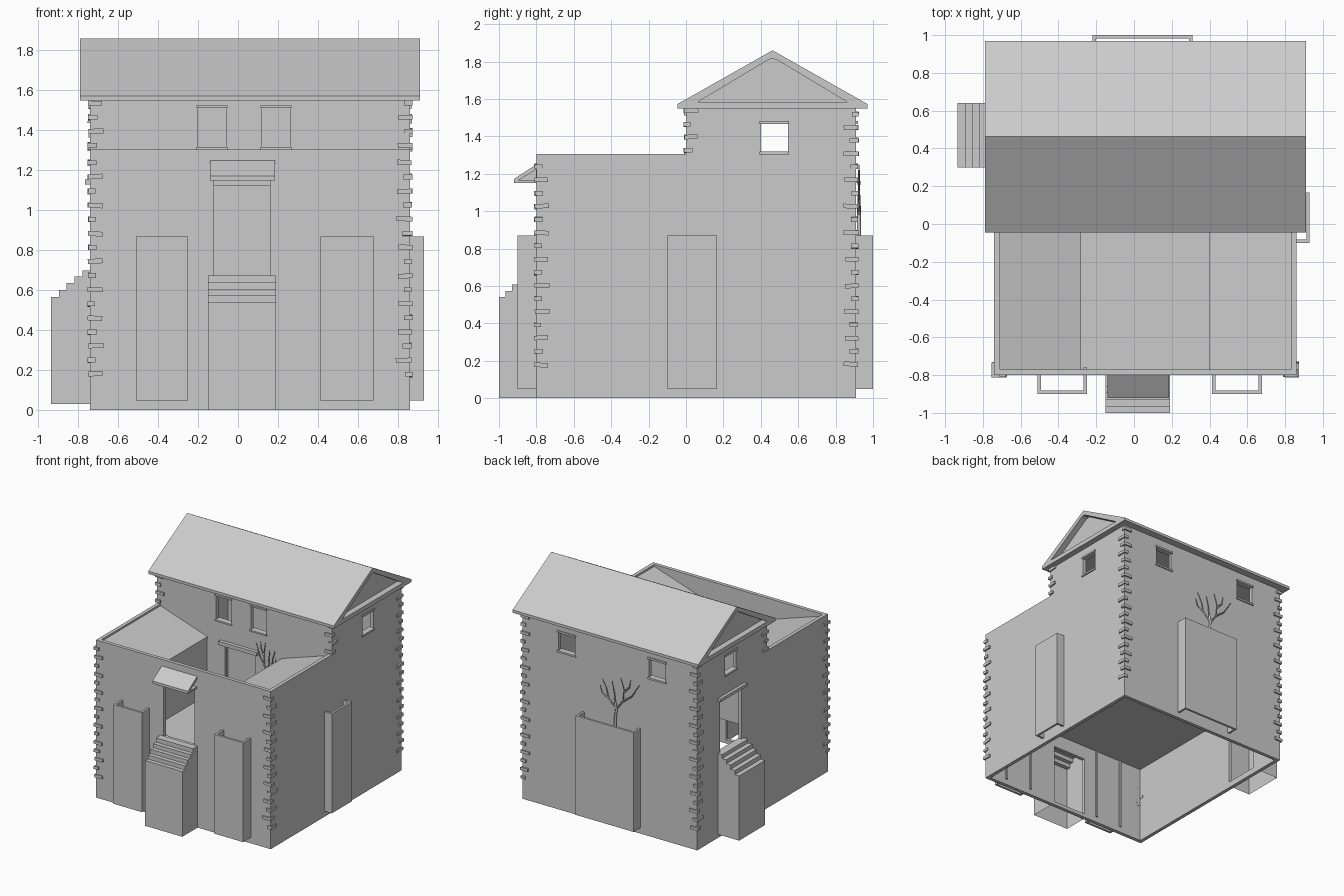
import bpy, bmesh, math, random
from mathutils import Vector, Matrix

if "Cube" in bpy.data.objects:
    bpy.data.objects.remove(bpy.data.objects["Cube"])
random.seed(4)
T = 0.03                       # wall thickness
L, R, F, B = -0.74, 0.86, -0.80, 0.91
FLOOR = 0.665


def prism(name, pts, axis, a, b, skip=()):
    """Extrude a 2D profile along x, y or z from a to b; skip leaves out side faces."""
    place = {'x': lambda p, t: (t, p[0], p[1]),
             'y': lambda p, t: (p[0], t, p[1]),
             'z': lambda p, t: (p[0], p[1], t)}[axis]
    bm = bmesh.new()
    lo = [bm.verts.new(place(p, a)) for p in pts]
    hi = [bm.verts.new(place(p, b)) for p in pts]
    bm.faces.new(lo)
    bm.faces.new(hi[::-1])
    n = len(pts)
    for i in range(n):
        if i not in skip:
            j = (i + 1) % n
            bm.faces.new((lo[i], hi[i], hi[j], lo[j]))
    bmesh.ops.recalc_face_normals(bm, faces=bm.faces)
    me = bpy.data.meshes.new(name)
    bm.to_mesh(me)
    bm.free()
    ob = bpy.data.objects.new(name, me)
    bpy.context.collection.objects.link(ob)
    return ob


def box(name, x0, x1, y0, y1, z0, z1):
    return prism(name, [(x0, y0), (x1, y0), (x1, y1), (x0, y1)], 'z', z0, z1)


def cut(ob, cutters):
    for c in cutters:
        c.hide_render = True
        m = ob.modifiers.new("cut", 'BOOLEAN')
        m.operation, m.solver, m.object = 'DIFFERENCE', 'EXACT', c
        bpy.context.view_layer.objects.active = ob
        bpy.ops.object.modifier_apply(modifier=m.name)
        bpy.data.objects.remove(c)


def hole_x(x, y0, y1, z0, z1):
    return box("cutter", x - 0.1, x + 0.1, y0, y1, z0, z1)


def hole_y(y, x0, x1, z0, z1):
    return box("cutter", x0, x1, y - 0.1, y + 0.1, z0, z1)


# outer walls
side = [(F, 0), (B, 0), (B, 1.56), (0, 1.56), (0, 1.305), (F, 1.305)]
left_wall = prism("left_wall", side, 'x', L, L + T)
right_wall = prism("right_wall", side, 'x', R - T, R)
front_wall = box("front_wall", L + T, R - T, F, F + T, 0, 1.305)
back_wall = box("back_wall", L + T, R - T, B - T, B, 0, 1.56)
tower_front = box("tower_front_wall", L + T, R - T, 0, T, FLOOR - 0.02, 1.56)

# openings
cut(left_wall, [hole_x(L, 0.40, 0.545, 1.31, 1.475), hole_x(L, 0.33, 0.61, 0.70, 1.14),
                hole_x(L, 0.32, 0.62, 0.05, 0.55)])
cut(right_wall, [hole_x(R, 0.40, 0.545, 1.31, 1.475)])
cut(front_wall, [hole_y(F, -0.12, 0.16, 0.67, 1.15), hole_y(F, -0.135, 0.175, 0.03, 0.53)])
back_windows = [(-0.45, -0.30), (0.38, 0.53)]
front_windows = [(-0.20, -0.06), (0.12, 0.26)]
cut(back_wall, [hole_y(B, a, b, 1.31, 1.475) for a, b in back_windows])
cut(tower_front, [hole_y(0, a, b, 1.31, 1.52) for a, b in front_windows]
    + [hole_y(0, -0.12, 0.16, FLOOR, 1.13)])

# window sills and lintels
for z0, z1, zf in ((1.303, 1.318, 1.303), (1.467, 1.482, 1.512)):
    for a, b in back_windows:
        box("back_window_trim", a - 0.01, b + 0.01, B - T - 0.01, B + 0.01, z0, z1)
    for a, b in front_windows:
        box("front_window_trim", a - 0.007, b + 0.007, -0.012, T + 0.01, zf, zf + 0.013)
    for x0, x1 in ((L - 0.01, L + T + 0.01), (R - T - 0.01, R + 0.01)):
        box("side_window_trim", x0, x1, 0.393, 0.552, z0, z1)

# door lintels
box("courtyard_door_lintel", -0.16, 0.19, -0.03, T + 0.01, 1.125, 1.155)
box("side_door_lintel", L - 0.025, L + T + 0.01, 0.29, 0.64, 1.13, 1.155)

# raised floor, courtyard walls and the two inward sloping roofs
box("upper_floor", L + T, R - T, F + T, T, FLOOR - 0.02, FLOOR)
for name, outer, inner, s in (("left", L + T, -0.28, 1), ("right", R - T, 0.40, -1)):
    box(name + "_courtyard_wall", *sorted((inner - s * 0.005, inner - s * 0.03)),
        F + T, 0, FLOOR, 1.145)
    prism(name + "_shed_roof", [(outer, 1.29), (inner, 1.15), (inner, 1.13), (outer, 1.268)],
          'y', F + T, 0)

# main gable roof with sunken gable ends
roof = prism("main_roof", [(-0.045, 1.55), (0.97, 1.55), (0.97, 1.573), (0.463, 1.86),
                           (-0.045, 1.573)], 'x', -0.79, 0.91)
gable = [(0.065, 1.585), (0.86, 1.585), (0.49, 1.807), (0.463, 1.817), (0.436, 1.807)]
cut(roof, [prism("cutter", gable, 'x', -0.9, -0.74), prism("cutter", gable, 'x', 0.86, 1.0)])

# canopy over the front door
canopy = prism("door_canopy", [(F, 1.15), (-0.92, 1.15), (-0.92, 1.172), (F, 1.25)],
               'x', -0.14, 0.185)
hollow = [(F - 0.003, 1.165), (-0.895, 1.165), (F - 0.003, 1.222)]
cut(canopy, [prism("cutter", hollow, 'x', -0.3, -0.11), prism("cutter", hollow, 'x', 0.155, 0.3)])


# stairs: shells open at the bottom and towards the house
def stair_profile(front, back, base, tops, run):
    s = 1 if back > front else -1
    pts = [(back, base), (front, base)]
    p = front
    for i, z in enumerate(tops):
        pts.append((p, z))
        p = back if i == len(tops) - 1 else p + s * run
        pts.append((p, z))
    return pts


front_steps = stair_profile(-1.0, F, 0, [0.54, 0.573, 0.607, 0.64, 0.675], 0.035)
prism("front_stairs", front_steps, 'x', -0.15, 0.19, (0, len(front_steps) - 1))
left_steps = stair_profile(-0.935, L, 0.03, [0.565, 0.60, 0.635, 0.668, 0.70], 0.039)
prism("left_stairs", left_steps, 'y', 0.30, 0.64, (0, len(left_steps) - 1))


# open-topped wall boxes, U-shaped in plan
def wall_box(name, width, depth, centre, turn):
    w, t = width / 2, 0.018
    u = [(-w, 0.04), (-w, -depth), (w, -depth), (w, 0.04),
         (w - t, 0.04), (w - t, -depth + t), (t - w, -depth + t), (t - w, 0.04)]
    ob = prism(name, u, 'z', 0.048, 0.87)
    ob.data.transform(Matrix.Translation((*centre, 0)) @ Matrix.Rotation(turn, 4, 'Z'))


wall_box("front_left_wall_box", 0.26, 0.10, (-0.38, F), 0)
wall_box("front_right_wall_box", 0.265, 0.10, (0.545, F), 0)
wall_box("right_wall_box", 0.265, 0.07, (R, 0.033), math.pi / 2)
wall_box("back_wall_box", 0.53, 0.09, (0.045, B), math.pi)


# corner stones, long side alternating between the two faces
def quoins(name, x, y, sx, sy, z, top, flip):
    i = 0
    while z < top:
        long_x = (i + flip) % 2
        lx, ly = (0.075, 0.042) if long_x else (0.042, 0.075)
        lx += random.uniform(-0.006, 0.006)
        ly += random.uniform(-0.006, 0.006)
        px, py = x + sx * random.uniform(0.008, 0.014), y + sy * random.uniform(0.008, 0.014)
        ob = box(name, *sorted((px, px - sx * lx)), *sorted((py, py - sy * ly)),
                 z - 0.012, z + 0.012)
        c = Vector((px, py, z))
        tilt = Matrix.Rotation(random.uniform(-0.07, 0.07), 4, 'Y' if long_x else 'X')
        ob.data.transform(Matrix.Translation(c) @ tilt @ Matrix.Translation(-c))
        z += 0.0705
        i += 1


for sx, x in ((-1, L), (1, R)):
    quoins("front_quoin", x, F, sx, -1, 0.18, 1.26, sx < 0)
    quoins("back_quoin", x, B, sx, 1, 0.18, 1.53, sx < 0)
    quoins("tower_quoin", x, 0, sx, -1, 1.325, 1.54, sx > 0)


# bare branching plants
def plant(name, x, y, base, width):
    cu = bpy.data.curves.new(name, 'CURVE')
    cu.dimensions, cu.bevel_depth, cu.bevel_resolution = '3D', 0.011, 0
    cu.use_fill_caps = True
    paths = [[(0, base), (0.0, 0.90), (-0.01, 0.98), (0.0, 1.03)],
             [(-0.01, 0.98), (0.06, 1.05), (0.08, 1.13), (0.12, 1.20)],
             [(0.06, 1.05), (0.12, 1.08), (0.14, 1.14)],
             [(0.0, 1.03), (0.01, 1.12), (0.03, 1.20)],
             [(-0.01, 0.98), (-0.07, 1.06), (-0.08, 1.16), (-0.05, 1.25)],
             [(-0.08, 1.14), (-0.13, 1.19), (-0.14, 1.25)],
             [(-0.07, 1.06), (-0.15, 1.12), (-0.22, 1.23)]]
    for k, path in enumerate(paths):
        sp = cu.splines.new('POLY')
        sp.points.add(len(path) - 1)
        for i, (p, q) in enumerate(zip(sp.points, path)):
            p.co = (x + q[0] * width, y, q[1], 1)
            thick = 1.0 if k == 0 else 0.7
            p.radius = thick * (1 - 0.65 * i / (len(path) - 1) * (k > 0))
    bpy.context.collection.objects.link(bpy.data.objects.new(name, cu))


plant("back_plant", 0.0, B + 0.015, 0.6, 1.0)
plant("courtyard_plant", 0.29, -0.018, FLOOR, 0.5)
